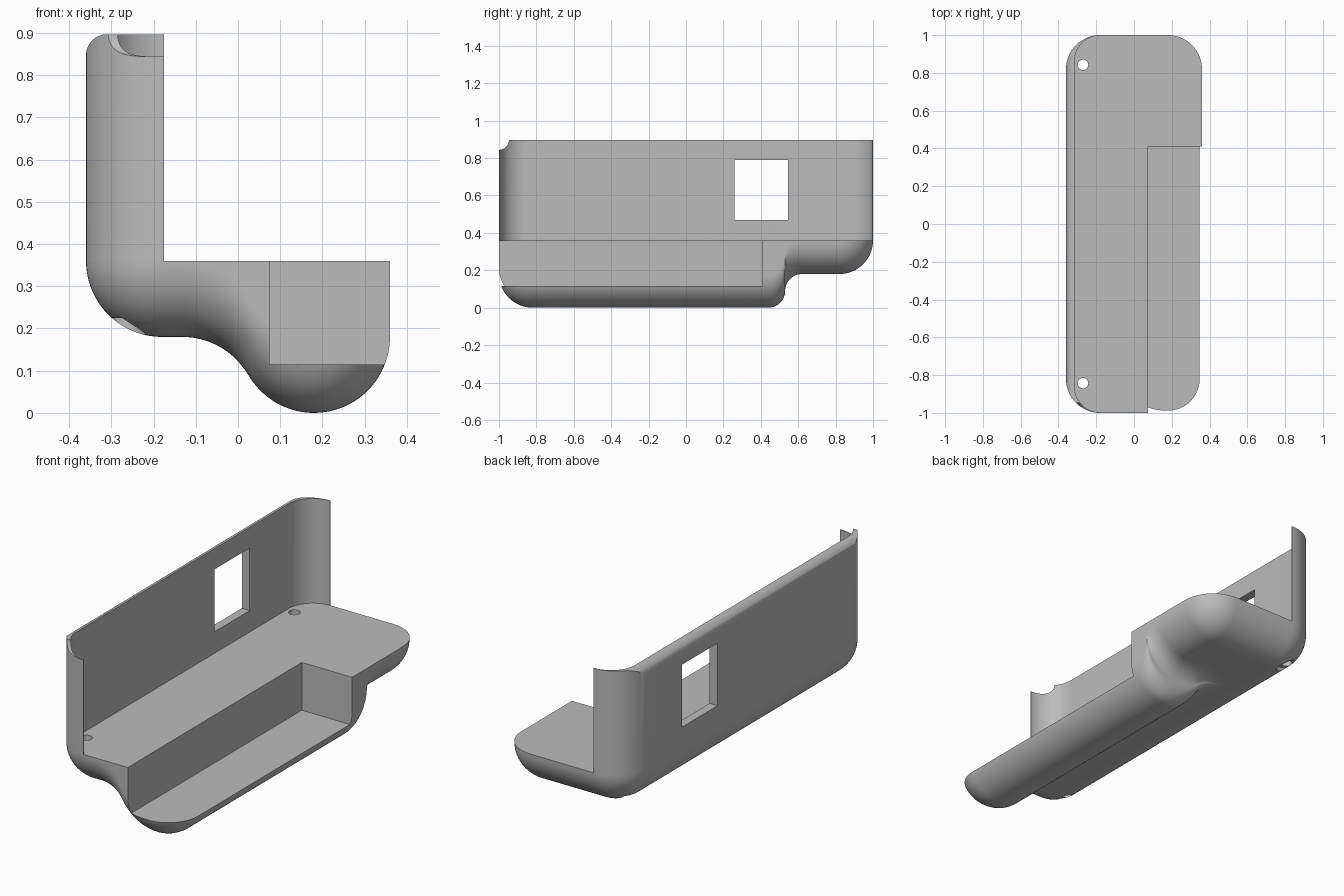
import bpy, bmesh
from math import sin, cos, pi, sqrt

cube = bpy.data.objects.get("Cube")
if cube:
    bpy.data.objects.remove(cube, do_unlink=True)

W, L, R = 0.36, 1.0, 0.18       # half width, half length, corner radius
FLOOR, TOP = 0.36, 0.897
CX, CY = W - R, L - R           # corner centres

grey = bpy.data.materials.new("plain grey")
grey.use_nodes = True
grey.diffuse_color = (0.5, 0.5, 0.5, 1)
grey.node_tree.nodes["Principled BSDF"].inputs["Base Color"].default_value = (0.5, 0.5, 0.5, 1)


def finish(bm, name):
    bmesh.ops.recalc_face_normals(bm, faces=bm.faces)
    mesh = bpy.data.meshes.new(name)
    bm.to_mesh(mesh)
    bm.free()
    mesh.materials.append(grey)
    ob = bpy.data.objects.new(name, mesh)
    bpy.context.collection.objects.link(ob)
    return ob


def prism(name, points, direction):
    """Extrude a closed outline of 3D points."""
    bm = bmesh.new()
    face = bm.faces.new([bm.verts.new(p) for p in points])
    res = bmesh.ops.extrude_face_region(bm, geom=[face])
    verts = [g for g in res["geom"] if isinstance(g, bmesh.types.BMVert)]
    bmesh.ops.translate(bm, verts=verts, vec=direction)
    return finish(bm, name)


def box(name, lo, hi):
    pts = [(lo[0], lo[1], lo[2]), (hi[0], lo[1], lo[2]),
           (hi[0], hi[1], lo[2]), (lo[0], hi[1], lo[2])]
    return prism(name, pts, (0, 0, hi[2] - lo[2]))


def arc(cx, cy, r, start, end, n=16):
    return [(cx + r * cos(start + (end - start) * i / n),
             cy + r * sin(start + (end - start) * i / n)) for i in range(n + 1)]


def left_rounded(x0, x1, half, r):
    """Rectangle outline with both corners on the -x side rounded."""
    return ([(x1, half)] + arc(x0 + r, half - r, r, pi / 2, pi)
            + arc(x0 + r, r - half, r, pi, 1.5 * pi) + [(x1, -half)])


def boolean(ob, cutter, operation="DIFFERENCE"):
    mod = ob.modifiers.new("cut", "BOOLEAN")
    mod.operation, mod.solver, mod.object = operation, "EXACT", cutter
    cutter.hide_render = True
    bpy.context.view_layer.objects.active = ob
    bpy.ops.object.modifier_apply(modifier=mod.name)
    bpy.data.objects.remove(cutter, do_unlink=True)


def root(v):
    return sqrt(max(0.0, v))


# Underside shape: rounded rim plus a grip ridge that blends into the slab
def edge_drop(x, y):
    dx, dy = max(0, abs(x) - CX), max(0, abs(y) - CY)
    return root(R * R - dx * dx - dy * dy)


def ridge_across(x):
    hollow = CX - R * sqrt(3)
    if x >= CX:
        return 1.0
    if x <= hollow:
        return 0.0
    if x > (CX + hollow) / 2:
        return root(1 - ((x - CX) / R) ** 2)
    return 1 - root(1 - ((x - hollow) / R) ** 2)


STEP, BEND = 0.53, 0.09         # where the ridge ends, and its bend radius


def ridge_along(y):
    if y <= STEP - BEND:
        return 1.0
    if y >= STEP + BEND:
        return 0.0
    if y <= STEP:
        return 0.5 + 0.5 * root(1 - ((y - STEP + BEND) / BEND) ** 2)
    return 0.5 - 0.5 * root(1 - ((STEP + BEND - y) / BEND) ** 2)


def build_tray():
    n = 16
    curve = [sin(pi / 2 * i / n) for i in range(n + 1)]
    rows = [-CY - R * c for c in reversed(curve)]
    rows += [-CY + (STEP - BEND + CY) * i / 8 for i in range(1, 8)]
    rows += [STEP - BEND + BEND * c for c in curve]
    rows += [STEP + BEND - BEND * c for c in reversed(curve[:-1])]
    rows += [0.7] + [CY + R * c for c in curve]
    cols = 64
    bm = bmesh.new()
    grid = []
    for y in rows:
        half = CX + root(R * R - max(0, abs(y) - CY) ** 2)
        line = []
        for i in range(cols + 1):
            x = half * sin(pi / 2 * (2 * i / cols - 1))
            z = FLOOR - edge_drop(x, y) - R * ridge_across(x) * ridge_along(y)
            line.append(bm.verts.new((x, y, z)))
        grid.append(line)
    for a, b in zip(grid, grid[1:]):
        for i in range(cols):
            bm.faces.new((a[i], a[i + 1], b[i + 1], b[i]))
    # Vertical sides up to the flat floor
    rim = (grid[0] + [g[-1] for g in grid[1:-1]] + grid[-1][::-1]
           + [g[0] for g in grid[-2:0:-1]])
    upper = [bm.verts.new((v.co.x, v.co.y, FLOOR)) for v in rim]
    for i in range(len(rim)):
        bm.faces.new((rim[i - 1], rim[i], upper[i], upper[i - 1]))
    bm.faces.new(upper)
    bmesh.ops.remove_doubles(bm, verts=bm.verts, dist=0.00002)
    return finish(bm, "tray")


tray = build_tray()
# Open recess above the grip ridge
boolean(tray, box("recess_cutter", (0.075, -1.2, 0.115), (0.6, 0.41, 0.6)))

# Screw holes with wider seats underneath
for side in (-1, 1):
    for r, z0, z1 in ((0.028, 0, 0.6), (0.05, 0, 0.225)):
        ring = arc(-0.27, side * 0.842, r, 0, 2 * pi, 32)[:-1]
        boolean(tray, prism("hole_cutter", [(x, y, z0) for x, y in ring], (0, 0, z1 - z0)))

# Tall side wall, wrapping the two corners and thinning out at its ends
wall = prism("side_wall", [(x, y, FLOOR) for x, y in left_rounded(-W, -0.175, L, R)],
             (0, 0, TOP - FLOOR))
inner = left_rounded(-0.315, 0.2, L - 0.003, 0.135)
boolean(wall, prism("inside_cutter", [(x, y, 0.2) for x, y in inner], (0, 0, 1)))

# Rounded upper outside edge
r = 0.05
profile = [(0, 0.1), (0, TOP)] + arc(-W + r, TOP - r, r, pi / 2, pi) + [(-W, 0.1)]
boolean(wall, prism("edge_cutter", [(x, -1.2, z) for x, z in profile], (0, 2.4, 0)),
        "INTERSECT")

# Window and the round notch in the front upper corner
boolean(wall, box("window_cutter", (-0.6, 0.258, 0.47), (-0.25, 0.545, 0.79)))
notch = arc(-L, TOP, 0.053, 0, 2 * pi, 40)[:-1]
boolean(wall, prism("notch_cutter", [(-0.6, y, z) for y, z in notch], (0.6, 0, 0)))

# Smooth curves, crisp edges
bpy.ops.object.select_all(action="DESELECT")
for ob in (tray, wall):
    ob.select_set(True)
    bpy.context.view_layer.objects.active = ob
bpy.ops.object.shade_smooth_by_angle(angle=pi / 6)
